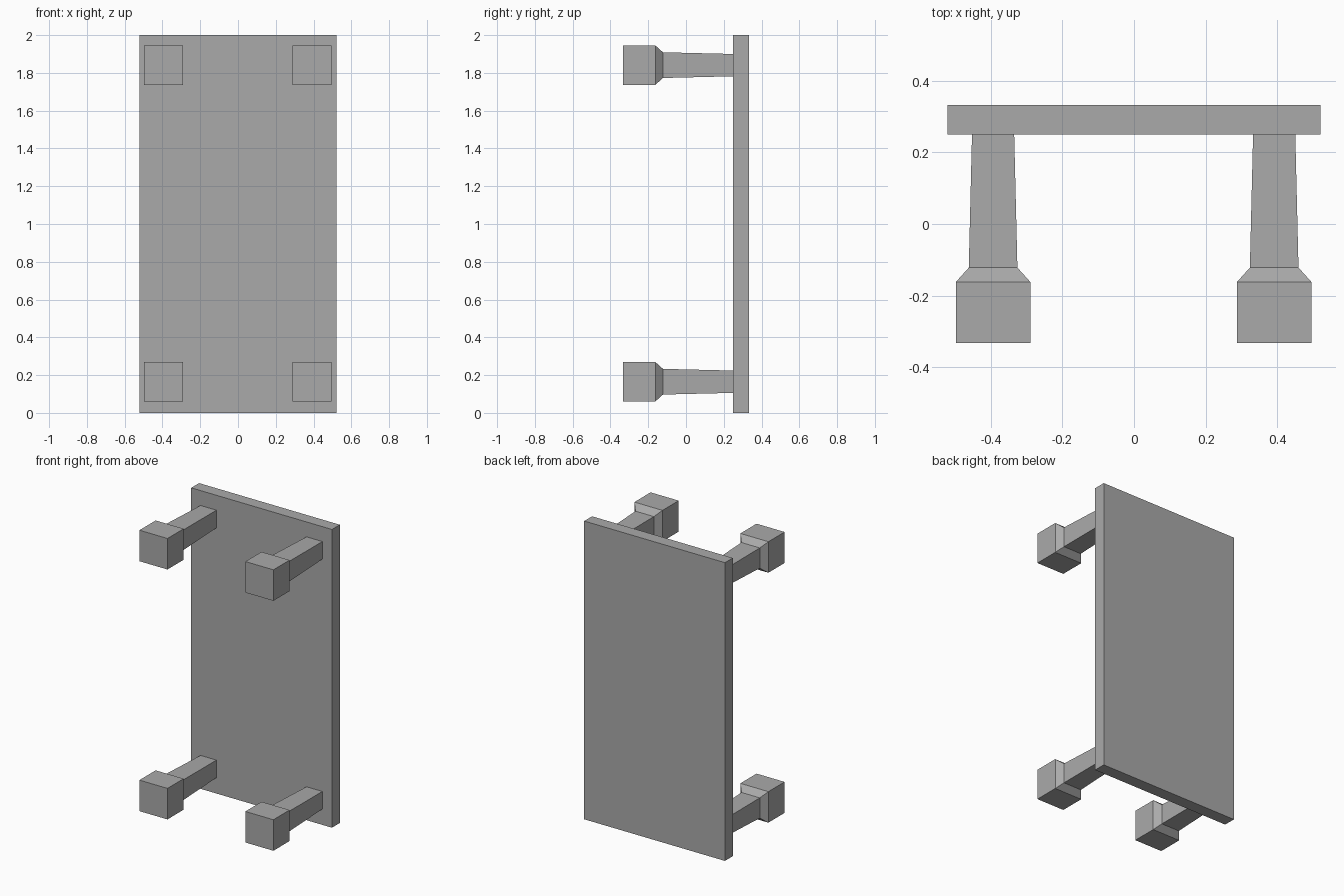
import bpy
import bmesh

old = bpy.data.objects.get("Cube")
if old:
    bpy.data.objects.remove(old, do_unlink=True)

# Single plain grey finish
grey = bpy.data.materials.new("plain grey")
grey.use_nodes = True
colour = (0.4, 0.4, 0.4, 1)
grey.diffuse_color = colour
grey.node_tree.nodes["Principled BSDF"].inputs["Base Color"].default_value = colour


def square_loft(name, x, z, sections):
    """Loft rectangles (y, half width, half height) along y into a closed solid."""
    bm = bmesh.new()
    rings = []
    for y, w, h in sections:
        corners = ((-w, -h), (w, -h), (w, h), (-w, h))
        rings.append([bm.verts.new((dx, y, dz)) for dx, dz in corners])
    for a, b in zip(rings, rings[1:]):
        for i in range(4):
            j = (i + 1) % 4
            bm.faces.new((a[i], a[j], b[j], b[i]))
    bm.faces.new(rings[0])
    bm.faces.new(rings[-1])
    bmesh.ops.recalc_face_normals(bm, faces=bm.faces)
    mesh = bpy.data.meshes.new(name)
    bm.to_mesh(mesh)
    bm.free()
    mesh.materials.append(grey)
    obj = bpy.data.objects.new(name, mesh)
    obj.location = (x, 0, z)
    bpy.context.collection.objects.link(obj)
    return obj


# Upright slab at the back
square_loft("table_top", 0, 1, [(0.25, 0.522, 1), (0.333, 0.522, 1)])

# Block foot, chamfered neck and slightly tapering shaft
leg = [(y, r, r) for y, r in
       ((-0.333, 0.104), (-0.162, 0.104), (-0.122, 0.068), (0.25, 0.059))]
for side, x in (("left", 0.392), ("right", -0.394)):
    for level, z in (("lower", 0.165), ("upper", 1.841)):
        square_loft(f"{level}_{side}_leg", x, z, leg)
